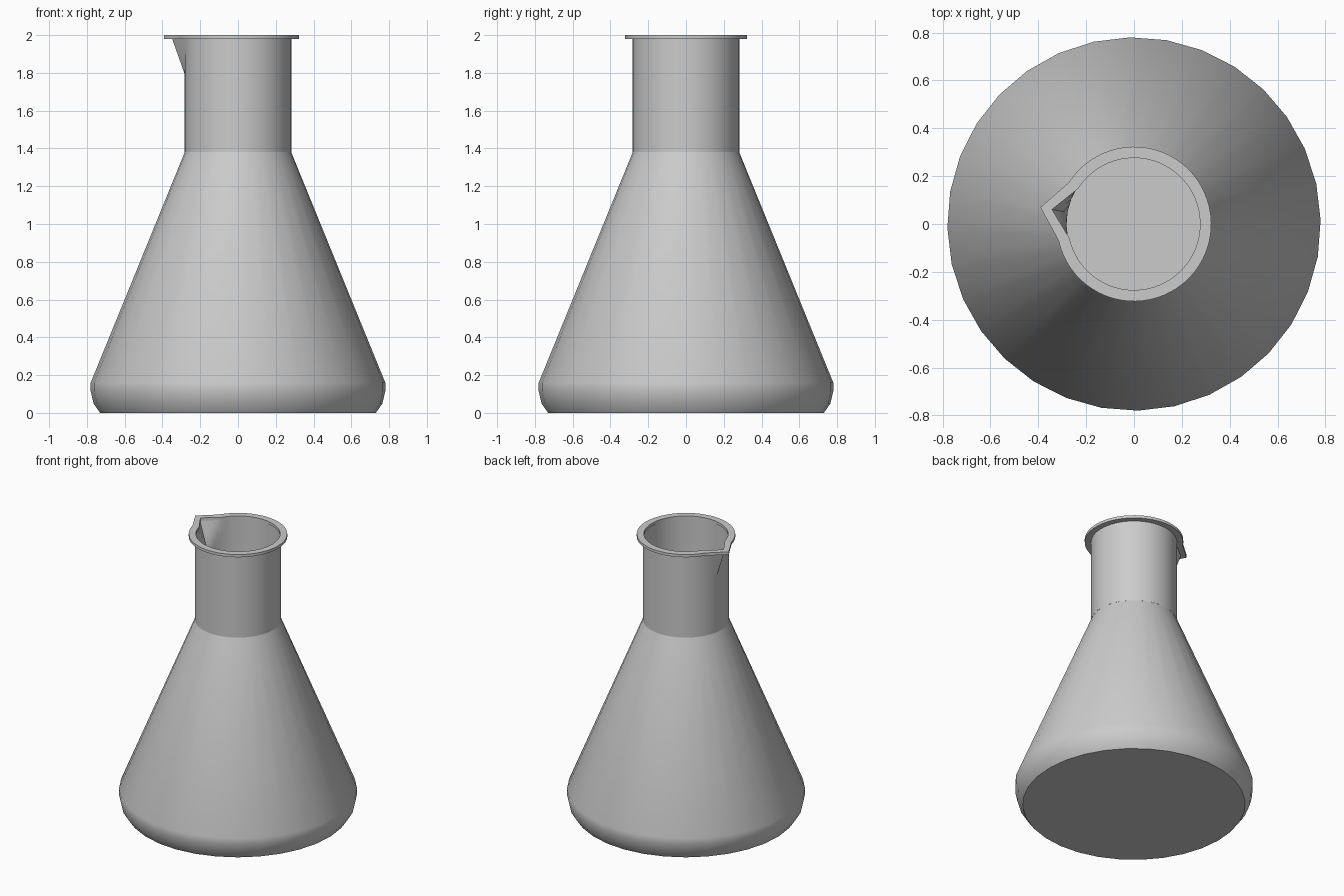
import bpy
import bmesh
import math

if "Cube" in bpy.data.objects:
    bpy.data.objects.remove(bpy.data.objects["Cube"])

OFFSET = math.radians(1.2)   # slight turn of all facets, seen from the top


def loft(name, rings, segs, cap_start=False, cap_end=False, loop=False, sharp=35):
    """Join rings (radius function of segment index, height) into one surface."""
    bm = bmesh.new()
    rows = []
    for radius, z in rings:
        row = []
        for i in range(segs):
            a = OFFSET + 2 * math.pi * i / segs
            r = radius(i)
            row.append(bm.verts.new((r * math.cos(a), r * math.sin(a), z)))
        rows.append(row)
    pairs = list(zip(rows, rows[1:] + rows[:1])) if loop else list(zip(rows, rows[1:]))
    for low, high in pairs:
        for i in range(segs):
            j = (i + 1) % segs
            bm.faces.new((low[i], low[j], high[j], high[i]))
    if cap_start:
        bm.faces.new(rows[0][::-1])
    if cap_end:
        bm.faces.new(rows[-1])
    mesh = bpy.data.meshes.new(name)
    bm.to_mesh(mesh)
    bm.free()
    obj = bpy.data.objects.new(name, mesh)
    bpy.context.collection.objects.link(obj)
    bpy.ops.object.select_all(action='DESELECT')
    obj.select_set(True)
    bpy.context.view_layer.objects.active = obj
    bpy.ops.object.shade_smooth_by_angle(angle=math.radians(sharp))
    return obj


def circle(r):
    return lambda i: r


SEGS, TIP, STEP = 64, 30, 2 * math.pi / 64


def spouted(base, tip, width):
    """Circle with a straight-sided pointed spout, 'width' segments to each side."""
    def radius(i):
        d = abs(i - TIP)
        if width == 0 or d >= width:
            return base
        # polar form of the straight line from the tip to the circle
        h, a = width * STEP, d * STEP
        return tip * base * math.sin(h) / (tip * math.sin(a) + base * math.sin(h - a))
    return radius


# Conical body with rounded foot
foot = [(0.73, 0.0), (0.765, 0.05), (0.78, 0.115), (0.78, 0.16)]
loft("flask_body", [(circle(r), z) for r, z in foot + [(0.282, 1.38)]], 32, cap_start=True)

# Liquid filling the lower part of the cone
fill = [(r - 0.004, z + 0.003) for r, z in foot] + [(0.528, 0.77)]
loft("liquid", [(circle(r), z) for r, z in fill], 32, cap_start=True, cap_end=True)

# Straight neck whose spout widens upward from a point
R = 0.282
neck = [(circle(R), 1.38)]
for k in range(5):
    t = k / 4
    neck.append((spouted(R, R + 0.072 * t, k), 1.78 + 0.2 * t))
loft("neck", neck, SEGS)

# Flat rim following the spout outline
inner, outer = spouted(0.276, 0.348, 4), spouted(0.323, 0.397, 4)
loft("rim", [(inner, 1.98), (outer, 1.98), (outer, 2.0), (inner, 2.0)], SEGS, loop=True)
